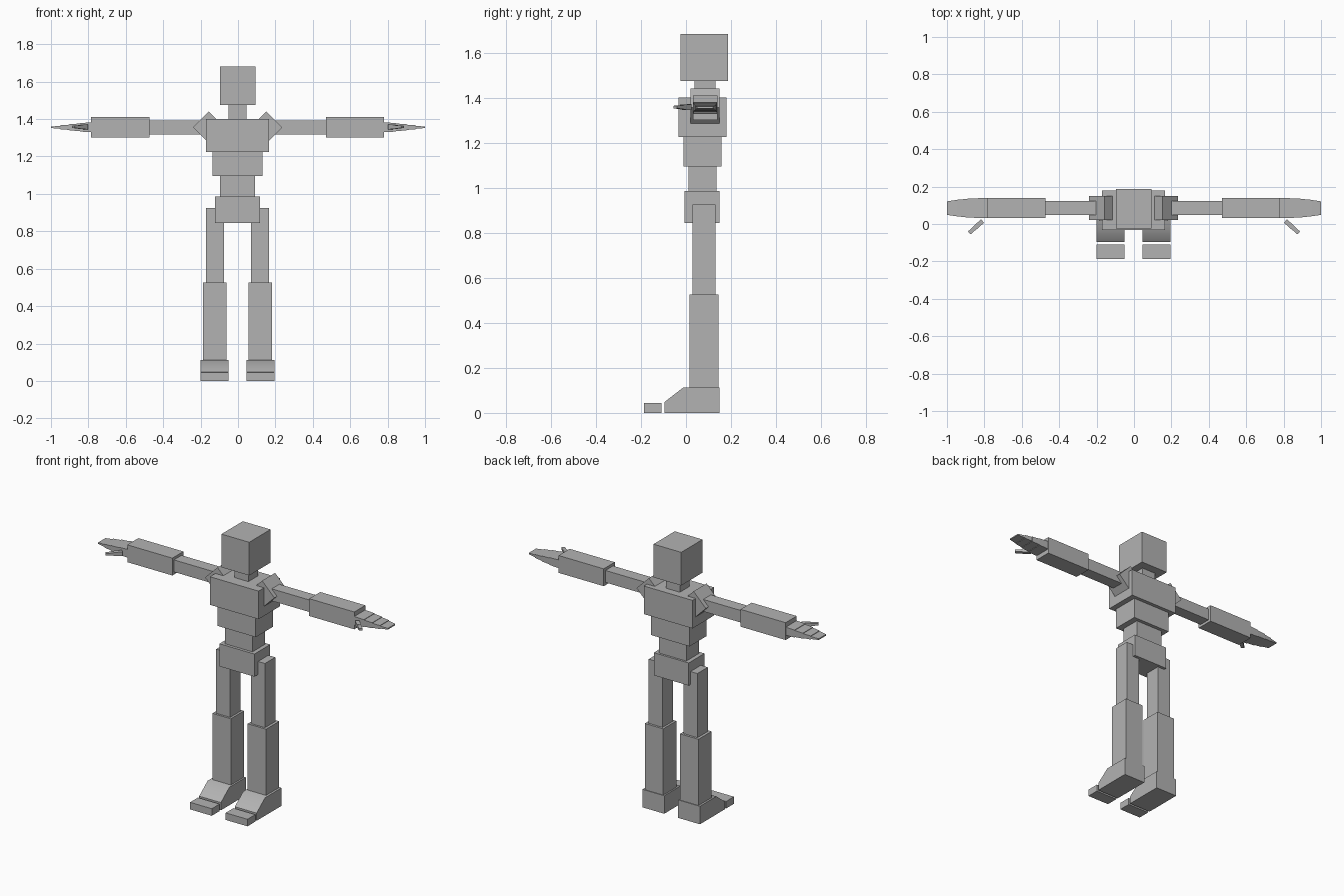
import bpy, bmesh, math
from mathutils import Matrix, Vector

if "Cube" in bpy.data.objects:
    bpy.data.objects.remove(bpy.data.objects["Cube"])

grey = bpy.data.materials.new("plain_grey")
grey.diffuse_color = (0.45, 0.45, 0.45, 1)
grey.use_nodes = True
grey.node_tree.nodes["Principled BSDF"].inputs["Base Color"].default_value = grey.diffuse_color


def finish(name, bm):
    bmesh.ops.recalc_face_normals(bm, faces=bm.faces)
    me = bpy.data.meshes.new(name)
    bm.to_mesh(me)
    bm.free()
    me.materials.append(grey)
    ob = bpy.data.objects.new(name, me)
    bpy.context.collection.objects.link(ob)
    return ob


def box(name, x, y, z, roll=0):
    """Box from (low, high) ranges, optionally rolled about its own y axis."""
    bm = bmesh.new()
    bmesh.ops.create_cube(bm, size=1)
    centre = Vector([(a + b) / 2 for a, b in (x, y, z)])
    size = [b - a for a, b in (x, y, z)]
    bm.transform(Matrix.Translation(centre) @ Matrix.Rotation(roll, 4, 'Y')
                 @ Matrix.Diagonal((*size, 1)))
    return finish(name, bm)


def tapered(name, length, start, end, matrix):
    """Block along +x, tapering from (width, height) start to end."""
    bm = bmesh.new()
    bmesh.ops.create_cube(bm, size=1)
    for v in bm.verts:
        w, h = end if v.co.x > 0 else start
        v.co = matrix @ Vector(((v.co.x + 0.5) * length, v.co.y * w, v.co.z * h))
    return finish(name, bm)


# Head and torso
box("head", (-0.097, 0.094), (-0.024, 0.186), (1.475, 1.682))
box("neck", (-0.05, 0.045), (0.038, 0.132), (1.38, 1.475))
box("chest", (-0.171, 0.165), (-0.033, 0.18), (1.225, 1.4))
box("belly", (-0.135, 0.13), (-0.011, 0.158), (1.095, 1.225))
box("waist", (-0.097, 0.092), (0.011, 0.136), (0.985, 1.095))
box("hips", (-0.123, 0.118), (-0.007, 0.149), (0.844, 0.985))

ARM_Y, ARM_Z = 0.085, 1.356
for side, s in (("left", 1), ("right", -1)):
    def mx(a, b, off=-0.0025):
        return tuple(sorted((s * a + off, s * b + off)))

    # Legs
    box(side + "_thigh", mx(0.072, 0.168), (0.029, 0.131), (0.525, 0.925))
    box(side + "_shin", mx(0.058, 0.185), (0.016, 0.145), (0.112, 0.525))
    box(side + "_toes", mx(0.048, 0.198), (-0.186, -0.109), (0, 0.044))

    # Foot: side profile with sloped instep, extruded across x
    bm = bmesh.new()
    x0, x1 = mx(0.048, 0.198)
    profile = [(-0.096, 0), (0.149, 0), (0.149, 0.112), (-0.013, 0.112), (-0.096, 0.048)]
    face = bm.faces.new([bm.verts.new((x0, y, z)) for y, z in profile])
    ext = bmesh.ops.extrude_face_region(bm, geom=[face])
    bmesh.ops.translate(bm, vec=(x1 - x0, 0, 0),
                        verts=[g for g in ext["geom"] if isinstance(g, bmesh.types.BMVert)])
    foot = finish(side + "_foot", bm)
    bpy.ops.object.select_all(action='DESELECT')
    foot.select_set(True)
    bpy.context.view_layer.objects.active = foot
    bpy.ops.object.shade_smooth_by_angle(angle=math.radians(45))

    # Shoulder joint and arm
    box(side + "_shoulder", mx(0.094, 0.214), (0.021, 0.149),
        (ARM_Z - 0.06, ARM_Z + 0.06), math.radians(45))
    box(side + "_upper_arm", mx(0.17, 0.472), (0.047, 0.122), (1.318, 1.393))
    box(side + "_forearm", mx(0.472, 0.783), (0.031, 0.14), (1.302, 1.41))

    # Hand: stepped segments, thinning toward the fingertips
    flip = Matrix.Diagonal((s, 1, 1, 1))
    segments = [(0.78, 0.845, 0.107, 0.105, 0.052, 0.046),
                (0.845, 0.9, 0.104, 0.099, 0.04, 0.034),
                (0.9, 0.95, 0.097, 0.088, 0.028, 0.022),
                (0.95, 1.0, 0.087, 0.072, 0.016, 0.008)]
    for i, (a, b, w0, w1, h0, h1) in enumerate(segments):
        tapered(f"{side}_hand_segment_{i + 1}", b - a, (w0, h0), (w1, h1),
                flip @ Matrix.Translation((a, ARM_Y, ARM_Z)))

    # Thumb: two segments angled forward
    aim = (flip @ Matrix.Translation((0.81, 0.016, ARM_Z + 0.002))
           @ Matrix.Rotation(math.radians(-42), 4, 'Z'))
    tapered(side + "_thumb_base", 0.05, (0.024, 0.026), (0.024, 0.022), aim)
    tapered(side + "_thumb_tip", 0.045, (0.022, 0.017), (0.021, 0.012),
            aim @ Matrix.Translation((0.05, 0, 0)))
